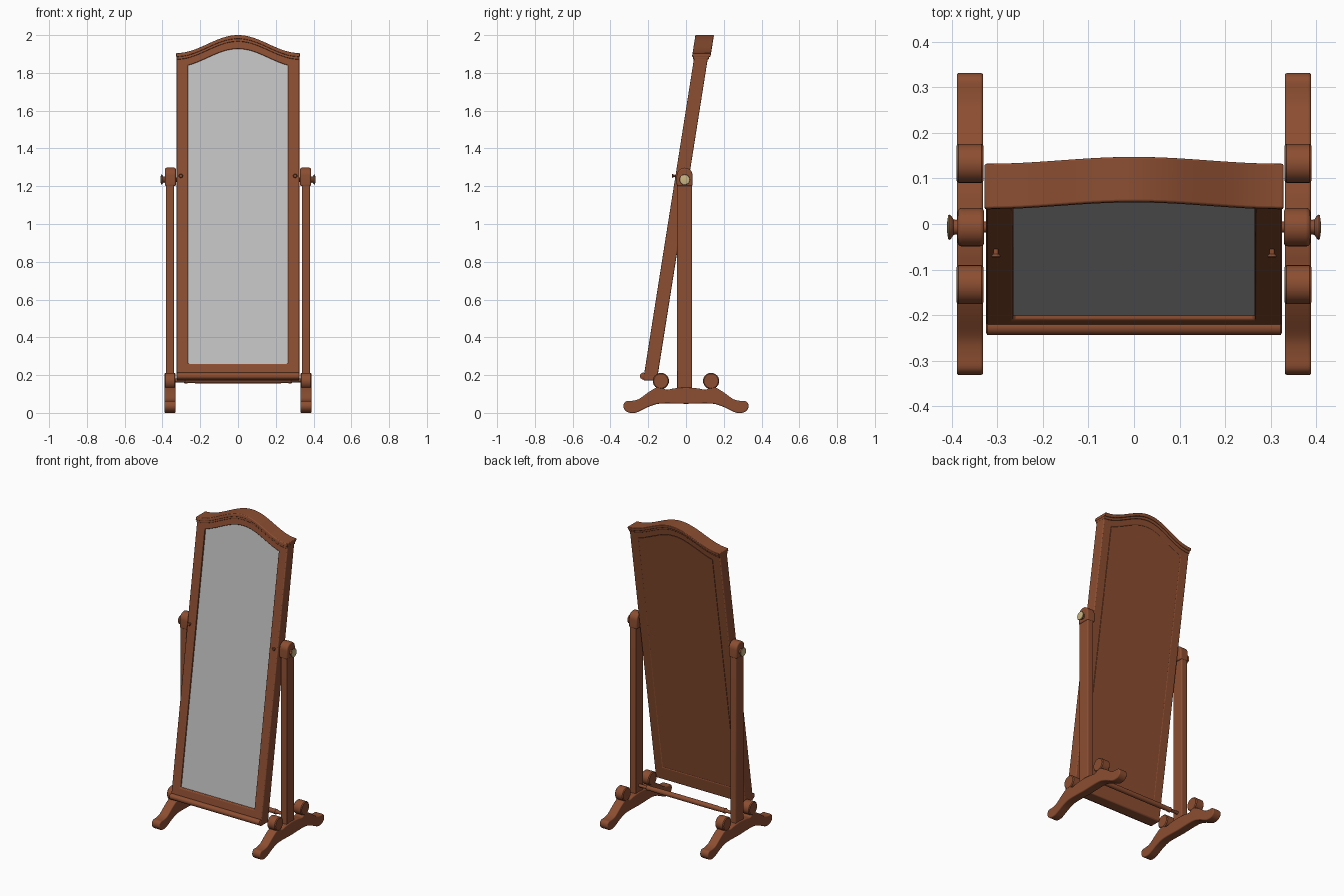
import bpy, bmesh, math
from mathutils import Vector

if "Cube" in bpy.data.objects:
    bpy.data.objects.remove(bpy.data.objects["Cube"])


def material(name, rgb):
    m = bpy.data.materials.new(name)
    m.diffuse_color = (*rgb, 1)
    m.use_nodes = True
    m.node_tree.nodes["Principled BSDF"].inputs["Base Color"].default_value = m.diffuse_color
    return m


WOOD = material("reddish_wood", (0.262, 0.076, 0.031))
GLASS = material("silver_glass", (0.53, 0.53, 0.53))
BRASS = material("brass", (0.6, 0.46, 0.22))


def finish(name, bm, mat, bevel=0, mirror=False):
    bmesh.ops.recalc_face_normals(bm, faces=bm.faces)
    me = bpy.data.meshes.new(name)
    bm.to_mesh(me)
    bm.free()
    me.materials.append(mat)
    ob = bpy.data.objects.new(name, me)
    bpy.context.collection.objects.link(ob)
    bpy.ops.object.select_all(action='DESELECT')
    ob.select_set(True)
    bpy.context.view_layer.objects.active = ob
    bpy.ops.object.shade_smooth_by_angle(angle=math.radians(35))
    if bevel:
        b = ob.modifiers.new("soft_edges", 'BEVEL')
        b.width, b.segments, b.limit_method = bevel, 3, 'ANGLE'
        b.angle_limit = math.radians(40)
    if mirror:
        ob.modifiers.new("both_sides", 'MIRROR')
    return ob


def lean(x, w, z):
    """Point on the leaning mirror: w is depth from its middle plane."""
    return (x, -0.022 + w + 0.158 * (z - 1.235), z)


def along_x(y, z, x):
    return (x, y, z)


def prism(name, loop, a, b, place, mat=WOOD, bevel=0.0, mirror=False):
    bm = bmesh.new()
    rings = [[bm.verts.new(place(p, q, d)) for p, q in loop] for d in (a, b)]
    bm.faces.new(rings[0])
    bm.faces.new(rings[1])
    n = len(loop)
    for i in range(n):
        j = (i + 1) % n
        bm.faces.new((rings[0][i], rings[0][j], rings[1][j], rings[1][i]))
    return finish(name, bm, mat, bevel, mirror)


def lathe(name, profile, y, z, mat=WOOD, mirror=False, axis='x', x0=0):
    """Turned part: profile is (distance along axis, radius)."""
    bm = bmesh.new()
    n, rings = 24, []
    for d, r in profile:
        ring = []
        for i in range(n):
            c, s = r * math.cos(math.tau * i / n), r * math.sin(math.tau * i / n)
            ring.append(bm.verts.new((d, y + c, z + s) if axis == 'x' else (x0 + c, y + d, z + s)))
        rings.append(ring)
    for p, q in zip(rings, rings[1:]):
        for i in range(n):
            bm.faces.new((p[i], p[(i + 1) % n], q[(i + 1) % n], q[i]))
    bm.faces.new(rings[0])
    bm.faces.new(rings[-1])
    return finish(name, bm, mat, 0, mirror)


def smooth_path(pts, k=4):
    pts = [Vector(p) for p in pts]
    out = []
    for i in range(len(pts) - 1):
        a, b, c, d = pts[max(i - 1, 0)], pts[i], pts[i + 1], pts[min(i + 2, len(pts) - 1)]
        for s in range(k):
            t = s / k
            out.append(0.5 * (2 * b + (c - a) * t + (2 * a - 5 * b + 4 * c - d) * t * t
                              + (3 * b - a - 3 * c + d) * t ** 3))
    return [tuple(p) for p in out + [pts[-1]]]


# Outlines of the arched mirror
N = 40


def crest(x):
    return 1.905 + 0.0475 * (1 + math.cos(math.pi * min(abs(x) / 0.325, 1)))


def arch(half, drop):
    xs = [half - 2 * half * i / N for i in range(N + 1)]
    return [(x, crest(x) - drop) for x in xs]


outer = [(-0.325, 0.172), (0.325, 0.172)] + arch(0.325, 0.008)
inner = [(-0.265, 0.26), (0.265, 0.26)] + arch(0.265, 0.073)


def on_mirror(x, z, w):
    return lean(x, w, z)


# Frame ring around the glass
bm = bmesh.new()
rings = [[bm.verts.new(lean(x, w, z)) for x, z in loop]
         for loop, w in ((outer, -0.037), (inner, -0.037), (inner, 0.036), (outer, 0.036))]
count = len(outer)
for k in range(4):
    p, q = rings[k], rings[(k + 1) % 4]
    for i in range(count):
        j = (i + 1) % count
        bm.faces.new((p[i], p[j], q[j], q[i]))
finish("mirror_frame", bm, WOOD, 0.006)

# Glass and backing board
prism("mirror_glass", inner, -0.025, -0.019, on_mirror, GLASS)
prism("backing_board", inner, -0.015, 0.0355, on_mirror)

# Crest mouldings following the arch
for name, half, top, low, depth in (("crest_cap", 0.328, 0, 0.02, 0.049),
                                    ("crest_cove", 0.326, 0.012, 0.034, 0.042)):
    prism(name, arch(half, top) + arch(half, low)[::-1], -depth, depth, on_mirror, bevel=0.004)

# Bottom moulding
lathe("bottom_moulding", [(-0.325, 0.012), (-0.322, 0.018), (0.322, 0.018), (0.325, 0.012)], -0.226, 0.195)

# Posts with rounded, thicker heads
PY = -0.007


def stadium(r, z0, z1):
    top = [(PY + r * math.cos(math.pi * i / 16), z1 - r + r * math.sin(math.pi * i / 16)) for i in range(17)]
    return [(PY - r, z0), (PY + r, z0)] + top


prism("post", stadium(0.04, 0.1, 1.29), 0.338, 0.382, along_x, bevel=0.006, mirror=True)
prism("post_head", stadium(0.042, 1.2, 1.298), 0.329, 0.387, along_x, bevel=0.008, mirror=True)

# Arched feet
half_foot = smooth_path([(0, 0.048), (0.13, 0.05), (0.19, 0.035), (0.235, 0.014), (0.27, 0.0), (0.305, 0.002),
                         (0.327, 0.02), (0.331, 0.042), (0.318, 0.061), (0.285, 0.064), (0.25, 0.073),
                         (0.205, 0.105), (0.165, 0.13), (0.135, 0.14), (0.105, 0.123), (0.06, 0.13), (0, 0.135)])
foot = half_foot + [(-y, z) for y, z in half_foot[-2:0:-1]]
prism("foot", foot, 0.331, 0.389, along_x, bevel=0.006, mirror=True)

# Round scrolls on the feet
for side, label in ((-1, "front"), (1, "back")):
    lathe(label + "_scroll", [(0.33, 0.038), (0.335, 0.043), (0.385, 0.043), (0.39, 0.038)],
          side * 0.133, 0.169, mirror=True)

# Turned stretcher between the posts
lathe("stretcher", [(-0.345, 0.01), (-0.29, 0.01), (-0.28, 0.017), (-0.26, 0.014), (-0.2, 0.016),
                    (0.2, 0.016), (0.26, 0.014), (0.28, 0.017), (0.29, 0.01), (0.345, 0.01)], PY, 0.172)

# Pivot pin, knobs and their brass caps
lathe("pivot_pin", [(0.3, 0.012), (0.345, 0.012)], PY, 1.235, mirror=True)
lathe("pivot_knob", [(0.38, 0.02), (0.39, 0.016), (0.396, 0.017), (0.402, 0.026), (0.406, 0.028)],
      PY, 1.235, mirror=True)
lathe("knob_cap", [(0.405, 0.028), (0.408, 0.026), (0.41, 0.012)], PY, 1.235, BRASS, True)

# Small pegs on the front of the frame
peg_y = lean(0, -0.037, 1.255)[1]
lathe("frame_peg", [(-0.018, 0.008), (-0.015, 0.011), (-0.01, 0.006), (0.01, 0.005)],
      peg_y, 1.255, mirror=True, axis='y', x0=0.303)
